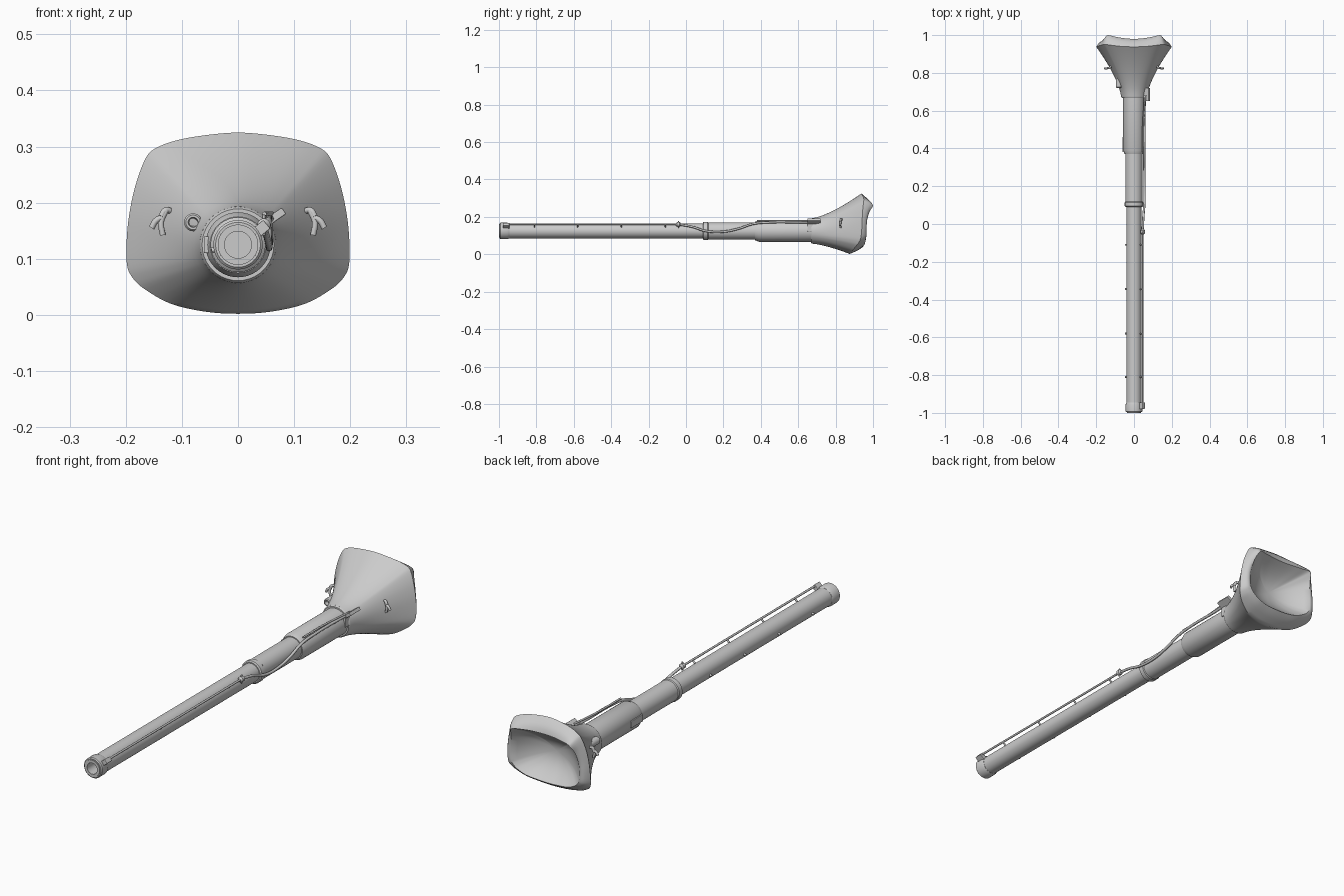
import bpy, bmesh, math
from mathutils import Vector

if "Cube" in bpy.data.objects:
    bpy.data.objects.remove(bpy.data.objects["Cube"])

CZ = 0.125  # height of the tube axis
grey = bpy.data.materials.new("light grey")
grey.diffuse_color = (0.6, 0.6, 0.6, 1)
grey.use_nodes = True
grey.node_tree.nodes["Principled BSDF"].inputs["Base Color"].default_value = grey.diffuse_color


def finish(name, bm, angle=35):
    bmesh.ops.recalc_face_normals(bm, faces=bm.faces)
    me = bpy.data.meshes.new(name)
    bm.to_mesh(me)
    bm.free()
    ob = bpy.data.objects.new(name, me)
    bpy.context.collection.objects.link(ob)
    me.materials.append(grey)
    bpy.ops.object.select_all(action='DESELECT')
    ob.select_set(True)
    bpy.context.view_layer.objects.active = ob
    bpy.ops.object.shade_smooth_by_angle(angle=math.radians(angle))
    return ob


def loft(name, rings, closed=False, cap=False, angle=35):
    bm = bmesh.new()
    vs = [[bm.verts.new(p) for p in r] for r in rings]
    n = len(vs[0])
    for i in range(len(vs) if closed else len(vs) - 1):
        a, b = vs[i], vs[(i + 1) % len(vs)]
        for j in range(n):
            bm.faces.new((a[j], a[(j + 1) % n], b[(j + 1) % n], b[j]))
    if cap:
        bm.faces.new(vs[0])
        bm.faces.new(vs[-1])
    return finish(name, bm, angle)


def lathe(name, profile, x=0, z=CZ, n=40, closed=False, cap=False):
    """Revolve (y, radius) points about an axis parallel to y."""
    return loft(name, [[(x + r * math.cos(k * math.tau / n), y, z + r * math.sin(k * math.tau / n))
                        for k in range(n)] for y, r in profile], closed, cap)


def rod(name, pts, r, n=8):
    """Round bar through a smooth path."""
    cu = bpy.data.curves.new(name, 'CURVE')
    cu.dimensions = '3D'
    cu.bevel_depth, cu.bevel_resolution, cu.use_fill_caps = r, 2, True
    sp = cu.splines.new('BEZIER')
    sp.bezier_points.add(len(pts) - 1)
    for bp, p in zip(sp.bezier_points, pts):
        bp.co = p
        bp.handle_left_type = bp.handle_right_type = 'AUTO'
    cu.resolution_u = n
    cu.materials.append(grey)
    ob = bpy.data.objects.new(name, cu)
    bpy.context.collection.objects.link(ob)


def box(name, loc, size, turn=0, bevel=0.002):
    bpy.ops.mesh.primitive_cube_add(size=1, location=loc, rotation=(0, turn, 0))
    ob = bpy.context.object
    ob.name, ob.scale = name, size
    bpy.ops.object.transform_apply(location=False, rotation=False)
    ob.data.materials.append(grey)
    m = ob.modifiers.new("bevel", 'BEVEL')
    m.width, m.segments = bevel, 2


# Telescoping tube sections, each a hollow turned part
lathe("inner_tube", [(-0.985, 0.024), (-0.985, 0.0395), (0.12, 0.0395), (0.12, 0.024)], closed=True)
lathe("end_collar", [(-1, 0.024), (-1, 0.036), (-0.996, 0.036), (-0.996, 0.040), (-0.992, 0.044),
                     (-0.955, 0.044), (-0.945, 0.040), (-0.94, 0.024)], closed=True)
lathe("middle_tube", [(0.09, 0.030), (0.09, 0.044), (0.094, 0.049), (0.115, 0.049), (0.119, 0.046),
                      (0.40, 0.046), (0.40, 0.030)], closed=True)
lathe("outer_tube", [(0.37, 0.040), (0.37, 0.050), (0.39, 0.058), (0.70, 0.058), (0.70, 0.040)], closed=True)
lathe("horn_collar", [(0.668, 0.050), (0.668, 0.064), (0.674, 0.068), (0.69, 0.068), (0.69, 0.050)], closed=True)
box("tube_lug", (-0.055, 0.42, CZ), (0.012, 0.08, 0.03))
for k in range(6):
    a = math.radians(30 + 60 * k)
    box("collar_tooth", (0.034 * math.cos(a), -0.995, CZ + 0.034 * math.sin(a)), (0.004, 0.009, 0.008), -a, 0.001)

# Horn: half outline of the lip as (x, z, y), mirrored, then lofted from a circle
outline = [(0, .325, .938), (.06, .32, .94), (.11, .311, .945), (.145, .298, .95), (.163, .282, .95),
           (.18, .24, .945), (.192, .19, .942), (.198, .14, .94), (.198, .09, .935), (.187, .065, .925),
           (.165, .045, .91), (.12, .02, .89), (.06, .006, .878), (0, .002, .875)]
inner = [(0, .268, .98), (.055, .268, .984), (.10, .266, .992), (.13, .264, .999), (.143, .254, .998),
         (.153, .225, .98), (.161, .18, .968), (.165, .14, .965), (.163, .105, .965), (.155, .088, .963),
         (.138, .072, .96), (.10, .054, .955), (.05, .046, .95), (0, .044, .95)]


def smooth_ring(half, steps=4):
    pts = [Vector((x, y, z)) for x, z, y in half]
    pts += [Vector((-p.x, p.y, p.z)) for p in pts[-2:0:-1]]
    out, n = [], len(pts)
    for i in range(n):
        a, b, c, d = pts[i - 1], pts[i], pts[(i + 1) % n], pts[(i + 2) % n]
        for s in range(steps):
            t = s / steps
            out.append(0.5 * (2 * b + (c - a) * t + (2 * a - 5 * b + 4 * c - d) * t * t
                              + (3 * b - a - 3 * c + d) * t ** 3))
    return out


lip, mouth = smooth_ring(outline), smooth_ring(inner)
throat = []
for p in lip:
    d = Vector((p.x, 0, p.z - 0.15)).normalized()
    throat.append(Vector((0.068 * d.x, 0.674, CZ + 0.068 * d.z)))
rings = []
for i in range(13):
    t = i / 12
    f = t ** 1.4
    rings.append([Vector((a.x + (b.x - a.x) * f, a.y + (b.y - a.y) * t, a.z + (b.z - a.z) * f))
                  for a, b in zip(throat, lip)])
# rounded lip turning into the mouth
for t in (0.15, 0.4, 0.7, 1.0):
    rings.append([a.lerp(b, t) + Vector((0, 0.010 * math.sin(math.pi * t), 0)) for a, b in zip(lip, mouth)])
# concave bowl
pole = Vector((0, 0.885, 0.16))
for i in range(1, 10):
    s = 1 - i / 9.3
    rings.append([Vector((pole.x + (b.x - pole.x) * s, pole.y + (b.y - pole.y) * s ** 2.2,
                          pole.z + (b.z - pole.z) * s)) for b in mouth])
loft("horn", rings, cap=True, angle=50)

# Port on the horn flank
lathe("horn_port", [(0.80, 0.016), (0.725, 0.016), (0.721, 0.013), (0.721, 0.009), (0.735, 0.007), (0.80, 0.007)],
      x=-0.08, z=0.165, n=20, closed=True)

# Forked hooks on both sides of the horn
for s in (-1, 1):
    rod("hook_stem", [(s * .118, .835, .185), (s * .130, .828, .186), (s * .137, .825, .175)], .0055)
    rod("hook_long_prong", [(s * .128, .828, .187), (s * .137, .825, .165), (s * .134, .825, .142)], .0055)
    rod("hook_short_prong", [(s * .134, .826, .174), (s * .146, .824, .168), (s * .154, .824, .155)], .0055)

# Control rod standing off the tube, with posts
RX, RZ = 0.046, 0.16
rod("control_rod", [(RX, -0.97, RZ), (RX, -0.5, RZ), (RX, -0.04, RZ)], 0.0045)
for y in (-0.81, -0.58, -0.345, -0.11):
    rod("rod_post", [(0.030, y, 0.145), (RX, y, RZ)], 0.004)
    rod("left_pin", [(-0.036, y, 0.118), (-0.047, y, 0.115)], 0.005)
box("rod_end_bracket", (0.040, -0.962, 0.152), (0.030, 0.035, 0.02), -math.radians(40))
lathe("rod_knob", [(-0.055, 0.005), (-0.048, 0.012), (-0.034, 0.012), (-0.027, 0.005)], RX, RZ, 16, cap=True)
box("knob_pin", (RX, -0.041, RZ), (0.006, 0.006, 0.038))

# Hanging cable and guide rail up to the horn bracket
rod("cable", [(RX, -0.04, RZ), (.049, .03, .148), (.055, .11, .124), (.055, .20, .121), (.055, .28, .137),
              (.054, .36, .163), (.055, .45, .171), (.056, .62, .171), (.062, .70, .172)], 0.006)
rod("guide_rail", [(.047, .38, .180), (.049, .55, .180), (.062, .68, .180)], 0.004)
box("horn_bracket", (0.068, 0.685, 0.176), (0.034, 0.07, 0.014), -math.radians(35))
box("bracket_foot", (0.056, 0.665, 0.150), (0.012, 0.03, 0.055))
